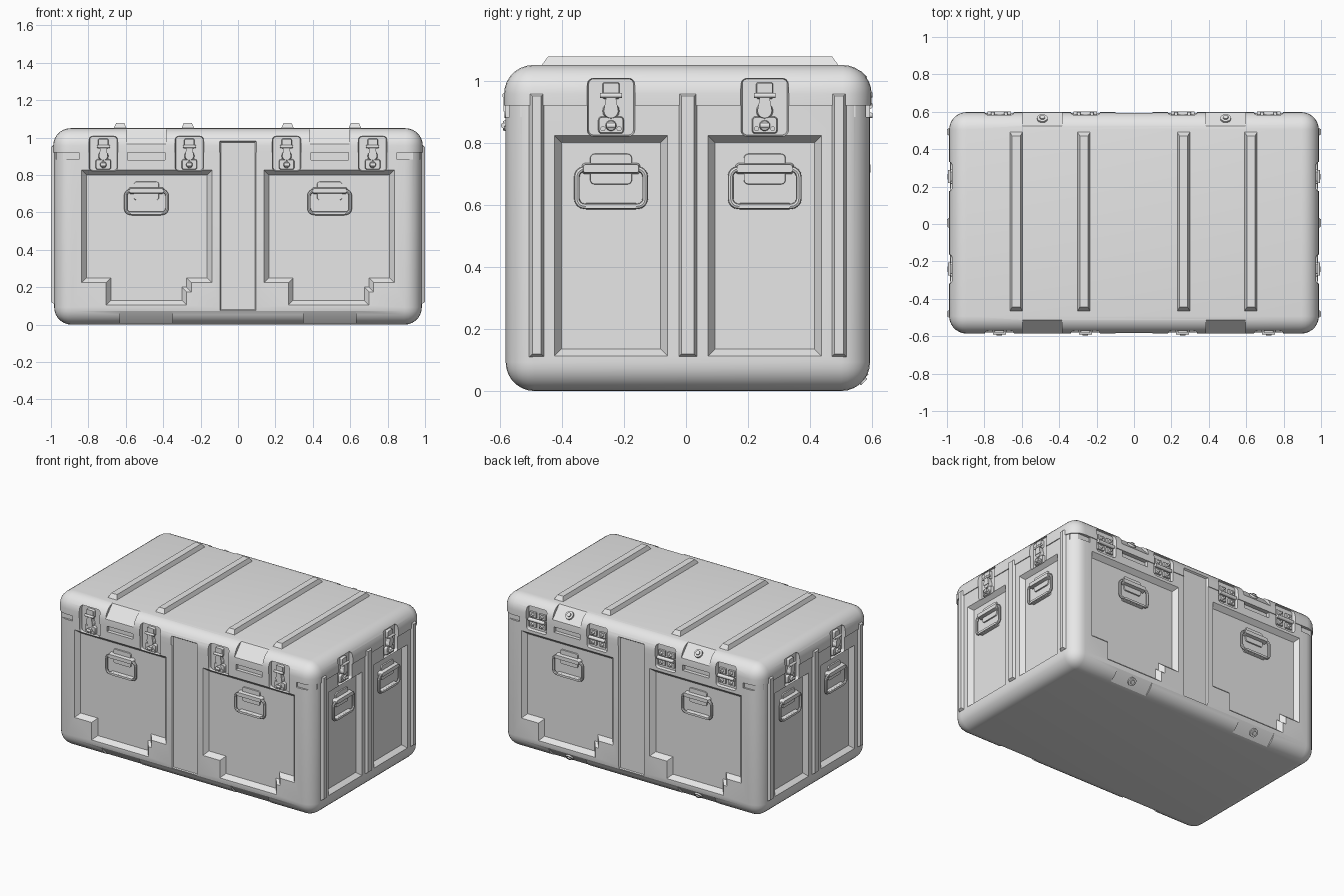
import bpy, bmesh, math
from mathutils import Matrix, Vector

if "Cube" in bpy.data.objects:
    bpy.data.objects.remove(bpy.data.objects["Cube"], do_unlink=True)

HX, HY, TOP, SEAM, CY = 0.988, 0.592, 1.05, 0.92, 0.006
DEPTH = 0.035
SHIFT = Matrix.Translation((0, CY, 0))
grey = bpy.data.materials.new("light grey")
grey.use_nodes = True
grey.diffuse_color = (0.8, 0.8, 0.8, 1)
grey.node_tree.nodes["Principled BSDF"].inputs["Base Color"].default_value = (0.8, 0.8, 0.8, 1)
parts = []


def finish(name, bm):
    bmesh.ops.recalc_face_normals(bm, faces=bm.faces[:])
    mesh = bpy.data.meshes.new(name)
    bm.to_mesh(mesh)
    bm.free()
    obj = bpy.data.objects.new(name, mesh)
    bpy.context.collection.objects.link(obj)
    mesh.materials.append(grey)
    parts.append(obj)
    return obj


def loft(bm, ring0, ring1):
    a = [bm.verts.new(p) for p in ring0]
    b = [bm.verts.new(p) for p in ring1]
    bm.faces.new(a)
    bm.faces.new(b)
    for i in range(len(a)):
        j = (i + 1) % len(a)
        bm.faces.new((a[i], a[j], b[j], b[i]))


def grow(pts, t):
    """Offset a counter-clockwise outline outward by t."""
    out = []
    for i, p in enumerate(pts):
        p = Vector(p)
        e1, e2 = p - Vector(pts[i - 1]), Vector(pts[(i + 1) % len(pts)]) - p
        n1, n2 = Vector((e1.y, -e1.x)).normalized(), Vector((e2.y, -e2.x)).normalized()
        out.append(p + (n1 + n2) * t / (1 + n1.dot(n2)))
    return out


def rect(u, w, z0, z1):
    return [(u - w, z0), (u + w, z0), (u + w, z1), (u - w, z1)]


def disc(u, z, r, n=16):
    return [(u + r * math.cos(2 * math.pi * i / n), z + r * math.sin(2 * math.pi * i / n)) for i in range(n)]


def rounded(u, w, z0, z1, r):
    pts = []
    for k, (cu, cz) in enumerate([(u + w - r, z1 - r), (u - w + r, z1 - r), (u - w + r, z0 + r), (u + w - r, z0 + r)]):
        pts += [(cu + r * math.cos((k + s / 4) * math.pi / 2), cz + r * math.sin((k + s / 4) * math.pi / 2)) for s in range(5)]
    return pts


class Wall:
    """Local frame of one side: u along the wall, d outward, z up."""
    def __init__(self, name, angle, half):
        self.name, self.half = name, half
        self.m = SHIFT @ Matrix.Rotation(angle, 4, 'Z')

    def at(self, u, d, z):
        return self.m @ Vector((u, -self.half - d, z))

    def prism(self, bm, pts, d0, d1, g0=0, g1=0):
        loft(bm, [self.at(p[0], d0, p[1]) for p in grow(pts, g0)],
             [self.at(p[0], d1, p[1]) for p in grow(pts, g1)])

    def bar(self, bm, u, w, section):
        loft(bm, [self.at(u - w, d, z) for d, z in section], [self.at(u + w, d, z) for d, z in section])

    def rod(self, bm, u, d, z, r, length, tilt=0, axis='u'):
        turn = Matrix.Rotation(math.pi / 2, 4, 'Y') if axis == 'u' else Matrix.Rotation(math.pi / 2 + tilt, 4, 'X')
        bmesh.ops.create_cone(bm, cap_ends=True, segments=16, radius1=r, radius2=r, depth=length,
                              matrix=self.m @ Matrix.Translation((u, -self.half - d, z)) @ turn)


front, back = Wall("front", 0, HY), Wall("back", math.pi, HY)
right, left = Wall("right", math.pi / 2, HX), Wall("left", -math.pi / 2, HX)
LONG, SHORT = (front, back), (right, left)
LATCH_LONG, LATCH_SHORT = (-0.72, -0.26, 0.26, 0.72), (-0.2475, 0.2475)


def shell(name, inset, upper):
    """One half of the rounded case, cut at the seam and capped."""
    bm = bmesh.new()
    size = Matrix.Diagonal((2 * (HX - inset), 2 * (HY - inset), TOP, 1))
    bmesh.ops.create_cube(bm, size=1, matrix=SHIFT @ Matrix.Translation((0, 0, TOP / 2)) @ size)
    bmesh.ops.bevel(bm, geom=bm.edges[:], offset=0.093, segments=7, profile=0.5, affect='EDGES')
    cut = bmesh.ops.bisect_plane(bm, geom=bm.verts[:] + bm.edges[:] + bm.faces[:], plane_co=(0, 0, SEAM),
                                 plane_no=(0, 0, 1), clear_inner=upper, clear_outer=not upper)
    bmesh.ops.holes_fill(bm, edges=[e for e in cut['geom_cut'] if isinstance(e, bmesh.types.BMEdge)], sides=0)
    return finish(name, bm)


body, lid = shell("body", 0.005, False), shell("lid", 0, True)

# Recessed panels, centre channels and chamfered pads
recess = bmesh.new()
slope = (0.02 + DEPTH) / DEPTH
notched = [(-0.81, 0.80), (-0.81, 0.25), (-0.68, 0.25), (-0.68, 0.13), (-0.30, 0.13),
           (-0.30, 0.20), (-0.275, 0.20), (-0.275, 0.25), (-0.165, 0.25), (-0.165, 0.80)]
for w in LONG:
    for shift in (0, 0.975):
        w.prism(recess, [(u + shift, z) for u, z in notched], -DEPTH, 0.02, 0, 0.03 * slope)
    w.prism(recess, rect(0, 0.09, 0.08, 0.975), -0.014, 0.02, 0, 0.024)
    for u in (-0.49, 0.49):
        w.bar(recess, u, 0.106, [(-0.12, 1.101), (0.06, 0.897), (0.06, 1.101)])
        w.bar(recess, u, 0.14, [(-0.12, -0.048), (0.06, 0.144), (0.06, -0.048)])
for w in SHORT:
    for u in LATCH_SHORT:
        w.prism(recess, rect(u, 0.16, 0.135, 0.80), -DEPTH, 0.02, 0, 0.026 * slope)

# Pockets behind the latches and hinges
pocket = bmesh.new()
for w in (front, back, right, left):
    for u in (LATCH_LONG if w in LONG else LATCH_SHORT):
        low = 0.85 if w is back else 0.825
        w.prism(pocket, rounded(u, 0.072, low, 1.005, 0.015), -0.026, 0.03, 0, 0.012)

# Slots under the lid edge, in the long walls and at the corners
slot = bmesh.new()
for w in LONG:
    for u in (-0.49, 0.49):
        w.prism(slot, rect(u, 0.1, 0.88, 0.95), -0.03, 0.03)
for w in LONG + SHORT:
    for s in (-1, 1):
        w.prism(slot, rect(s * (w.half + 0.01 if w in SHORT else 0.95), 0.1, 0.882, 0.95)
                if w in LONG else rect(s * 0.61, 0.075, 0.882, 0.95), -0.018, 0.03)

for name, bm, targets in (("recess", recess, (body, lid)), ("pocket", pocket, (body, lid)), ("slot", slot, (body,))):
    cutter = finish(name + "_cutter", bm)
    cutter.hide_render = True
    for target in targets:
        mod = target.modifiers.new(name, 'BOOLEAN')
        mod.operation, mod.solver, mod.use_self, mod.object = 'DIFFERENCE', 'EXACT', True, cutter
        bpy.context.view_layer.objects.active = target
        bpy.ops.object.modifier_apply(modifier=name)
    parts.remove(cutter)
    bpy.data.objects.remove(cutter, do_unlink=True)

# Raised ribs on the lid top and the short walls
bm = bmesh.new()
for x in (-0.63, -0.268, 0.265, 0.625):
    rings = [[(x + a * w, CY + 0.007 + b * l, z) for a, b in ((-1, -1), (1, -1), (1, 1), (-1, 1))]
             for w, l, z in ((0.038, 0.485, 1.04), (0.022, 0.458, 1.077))]
    loft(bm, *rings)
finish("lid_ribs", bm)
for w in SHORT:
    bm = bmesh.new()
    for u, half in ((-0.487, 0.014), (0, 0.02), (0.487, 0.014)):
        w.prism(bm, rect(u, half, 0.12, 0.95), -0.02, 0.011, 0.018, 0)
    finish(w.name + "_wall_ribs", bm)

# Twist latches on three sides
for w in (front, right, left):
    bm = bmesh.new()
    for u in (LATCH_LONG if w is front else LATCH_SHORT):
        w.prism(bm, rounded(u, 0.042, 0.828, 0.885, 0.012), -0.03, -0.008, 0, -0.004)
        for s in (-1, 1):
            w.prism(bm, disc(u + s * 0.026, 0.845, 0.008), -0.01, -0.002)
        w.prism(bm, disc(u, 0.855, 0.018), -0.01, 0.004, 0, -0.003)
        w.prism(bm, disc(u, 0.902, 0.028), -0.03, -0.002, 0, -0.005)
        w.prism(bm, [(u - 0.024, 0.9), (u + 0.024, 0.9), (u + 0.014, 0.955), (u - 0.014, 0.955)], -0.03, 0.002)
        w.prism(bm, rounded(u, 0.028, 0.94, 0.995, 0.008), -0.03, -0.006, 0, -0.003)
        w.rod(bm, u, -0.002, 0.952, 0.008, 0.07)
        w.rod(bm, u, 0.001, 0.855, 0.009, 0.03)
    finish(w.name + "_latches", bm)

# Hinges and pad bolts on the back
bm = bmesh.new()
for u in LATCH_LONG:
    back.rod(bm, u, -0.008, SEAM, 0.012, 0.125)
    for s in (-1, 1):
        for z in (0.87, 0.935):
            back.prism(bm, rect(u + s * 0.035, 0.024, z, z + 0.035), -0.03, -0.012)
            back.prism(bm, disc(u + s * 0.035, z + 0.018, 0.011), -0.014, 0.002, 0, -0.003)
finish("back_hinges", bm)
bm = bmesh.new()
for u in (-0.49, 0.49):
    for z, side in ((1.009, 1), (0.041, -1)):
        back.rod(bm, u, -0.037, z, 0.028, 0.02, -side * math.pi / 4, 'd')
        back.rod(bm, u, -0.034, z + side * 0.003, 0.014, 0.028, -side * math.pi / 4, 'd')
finish("back_pad_bolts", bm)


# Folding carry handles
def bail(w, u):
    curve = bpy.data.curves.new("bail", 'CURVE')
    curve.dimensions, curve.bevel_depth, curve.bevel_resolution = '3D', 0.009, 2
    pts = rounded(u, 0.11, 0.595, 0.715, 0.025)
    spline = curve.splines.new('POLY')
    spline.points.add(len(pts) - 1)
    spline.use_cyclic_u = True
    for p, (a, z) in zip(spline.points, pts):
        p.co = (*w.at(a, -0.017, z), 1)
    temp = bpy.data.objects.new("bail", curve)
    mesh = temp.to_mesh()
    bm = bmesh.new()
    bm.from_mesh(mesh)
    temp.to_mesh_clear()
    bpy.data.objects.remove(temp)
    return bm


for w in LONG + SHORT:
    for i, u in enumerate((-0.49, 0.49) if w in LONG else LATCH_SHORT):
        bm = bail(w, u)
        w.prism(bm, rounded(u, 0.068, 0.665, 0.765, 0.015), -DEPTH - 0.004, -0.027, 0, -0.002)
        w.prism(bm, rounded(u, 0.095, 0.698, 0.735, 0.012), -DEPTH - 0.004, -0.004, 0, -0.006)
        w.prism(bm, rounded(u, 0.085, 0.584, 0.606, 0.008), -DEPTH - 0.004, -0.008, 0, -0.004)
        finish(f"{w.name}_handle_{i + 1}", bm)

# Smooth the rounded surfaces, keep the edges crisp
bpy.ops.object.select_all(action='DESELECT')
for obj in parts:
    obj.select_set(True)
bpy.context.view_layer.objects.active = body
bpy.ops.object.shade_smooth_by_angle(angle=math.radians(25))
